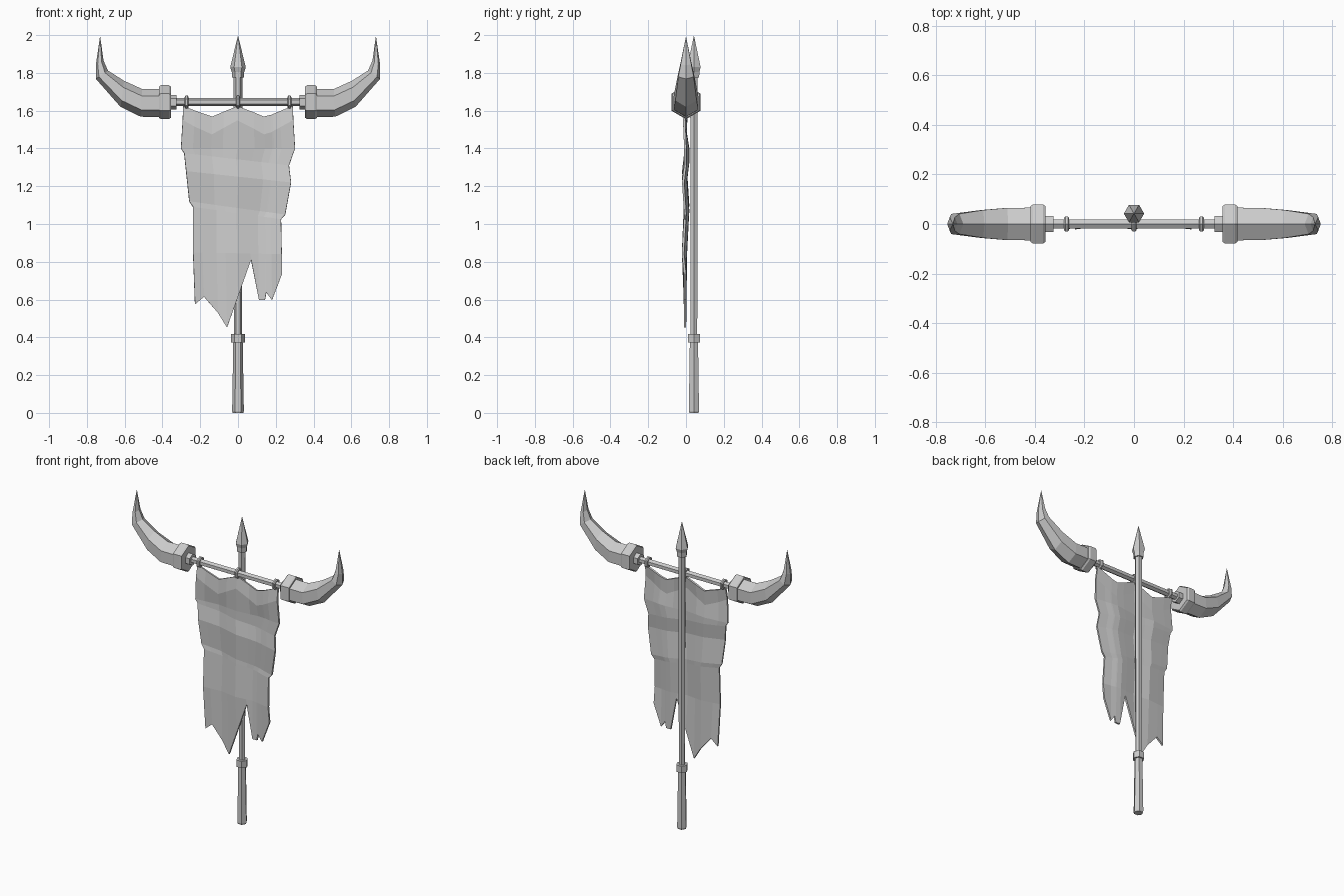
import bpy, bmesh, math
from mathutils import Vector as V

if "Cube" in bpy.data.objects:
    bpy.data.objects.remove(bpy.data.objects["Cube"])


def add_object(name, bm):
    bmesh.ops.remove_doubles(bm, verts=bm.verts, dist=0.0005)
    bmesh.ops.recalc_face_normals(bm, faces=bm.faces)
    me = bpy.data.meshes.new(name)
    bm.to_mesh(me)
    bm.free()
    ob = bpy.data.objects.new(name, me)
    bpy.context.collection.objects.link(ob)
    return ob


def loft(name, sections, sides=6):
    """Sections are (centre, u, v); a hexagon with a corner along u."""
    bm = bmesh.new()
    rings = []
    for c, u, v in sections:
        angles = [2 * math.pi * i / sides for i in range(sides)]
        rings.append([bm.verts.new(c + u * math.cos(a) + v * math.sin(a)) for a in angles])
    for r, s in zip(rings, rings[1:]):
        for i in range(sides):
            j = (i + 1) % sides
            bm.faces.new((r[i], r[j], s[j], s[i]))
    bm.faces.new(rings[0])
    bm.faces.new(rings[-1])
    return add_object(name, bm)


POLE_Y, BAR_Z = 0.042, 1.645


def upright(name, profile):
    return loft(name, [(V((0, POLE_Y, z)), V((r, 0, 0)), V((0, r, 0))) for z, r in profile])


def along_bar(name, profile):
    return loft(name, [(V((x, 0, BAR_Z)), V((0, 0, r)), V((0, r, 0))) for x, r in profile])


# Pole with grip, collar and spear tip
upright("pole_grip", [(0, 0.028), (0.01, 0.031), (0.38, 0.025)])
upright("pole_shaft", [(0.37, 0.02), (1.79, 0.023)])
upright("pole_collar", [(0.373, 0.036), (0.417, 0.036)])
upright("spear_tip", [(1.775, 0.032), (1.805, 0.033), (1.83, 0.041), (1.995, 0.001)])

# Crossbar and binding rings
along_bar("crossbar", [(-0.35, 0.021), (0.35, 0.021)])
for x in (-0.272, 0, 0.272):
    along_bar("binding_ring", [(x - 0.01, 0.028), (x - 0.005, 0.036),
                               (x + 0.005, 0.036), (x + 0.01, 0.028)])

# Horns: each section is inner point, outer point (x, z) and half depth
HORN = [((0.40, 1.716), (0.40, 1.566), 0.076), ((0.508, 1.715), (0.515, 1.568), 0.075),
        ((0.603, 1.758), (0.622, 1.62), 0.065), ((0.688, 1.812), (0.752, 1.768), 0.047),
        ((0.712, 1.865), (0.753, 1.84), 0.032), ((0.729, 1.99), (0.731, 1.99), 0.001)]
for side, s in (("left", -1), ("right", 1)):
    along_bar(side + "_bar_end", [(s * 0.325, 0.038), (s * 0.37, 0.038)])
    along_bar(side + "_horn_collar", [(s * 0.356, 0.083), (s * 0.366, 0.09),
                                      (s * 0.408, 0.09), (s * 0.418, 0.083)])
    secs = []
    for (xi, zi), (xo, zo), d in HORN:
        a, b = V((s * xi, 0, zi)), V((s * xo, 0, zo))
        secs.append(((a + b) / 2, (a - b) / 2, V((0, d, 0))))
    loft(side + "_horn", secs)

# Tattered banner: rows of (left x, right x, left z, right z, y), scalloped at the top
HEM = [(-0.228, 0.575), (-0.18, 0.615), (-0.106, 0.53), (-0.058, 0.452), (0.0, 0.615),
       (0.069, 0.812), (0.111, 0.597), (0.143, 0.597), (0.15, 0.638), (0.18, 0.597), (0.233, 0.735)]
ROWS = [(-0.29, 0.29, 1.625, 1.625, 0.004), (-0.293, 0.293, 1.55, 1.55, -0.004),
        (-0.302, 0.302, 1.40, 1.40, 0.006), (-0.285, 0.27, 1.375, 1.31, 0.006),
        (-0.275, 0.281, 1.28, 1.22, -0.005), (-0.258, 0.25, 1.12, 1.05, 0.006),
        (-0.238, 0.228, 1.09, 1.025, 0.004), (-0.238, 0.232, 0.85, 0.84, -0.006)]
SCALLOP = (0.06, 0.08)
bm = bmesh.new()
grid = []
for k, (xl, xr, zl, zr, y) in enumerate(ROWS):
    row = []
    for hx, hz in HEM:
        f = (hx + 0.228) / 0.461
        z = zl + (zr - zl) * f
        if k < 2:
            z -= SCALLOP[k] * (1 - abs(1 - (f * 4) % 2)) if f < 1 else 0
        wave = 0.008 * math.sin(f * 4 * math.pi - 1.5) * min(1, k / 2)
        row.append(bm.verts.new((xl + (xr - xl) * f, y + wave - 0.002, z)))
    grid.append(row)
grid.append([bm.verts.new((x, -0.005, z)) for x, z in HEM])
for r, s in zip(grid, grid[1:]):
    for i in range(len(HEM) - 1):
        bm.faces.new((r[i], s[i], s[i + 1], r[i + 1]))
banner = add_object("banner", bm)
mod = banner.modifiers.new("thickness", 'SOLIDIFY')
mod.thickness = 0.012
mod.offset = 0
